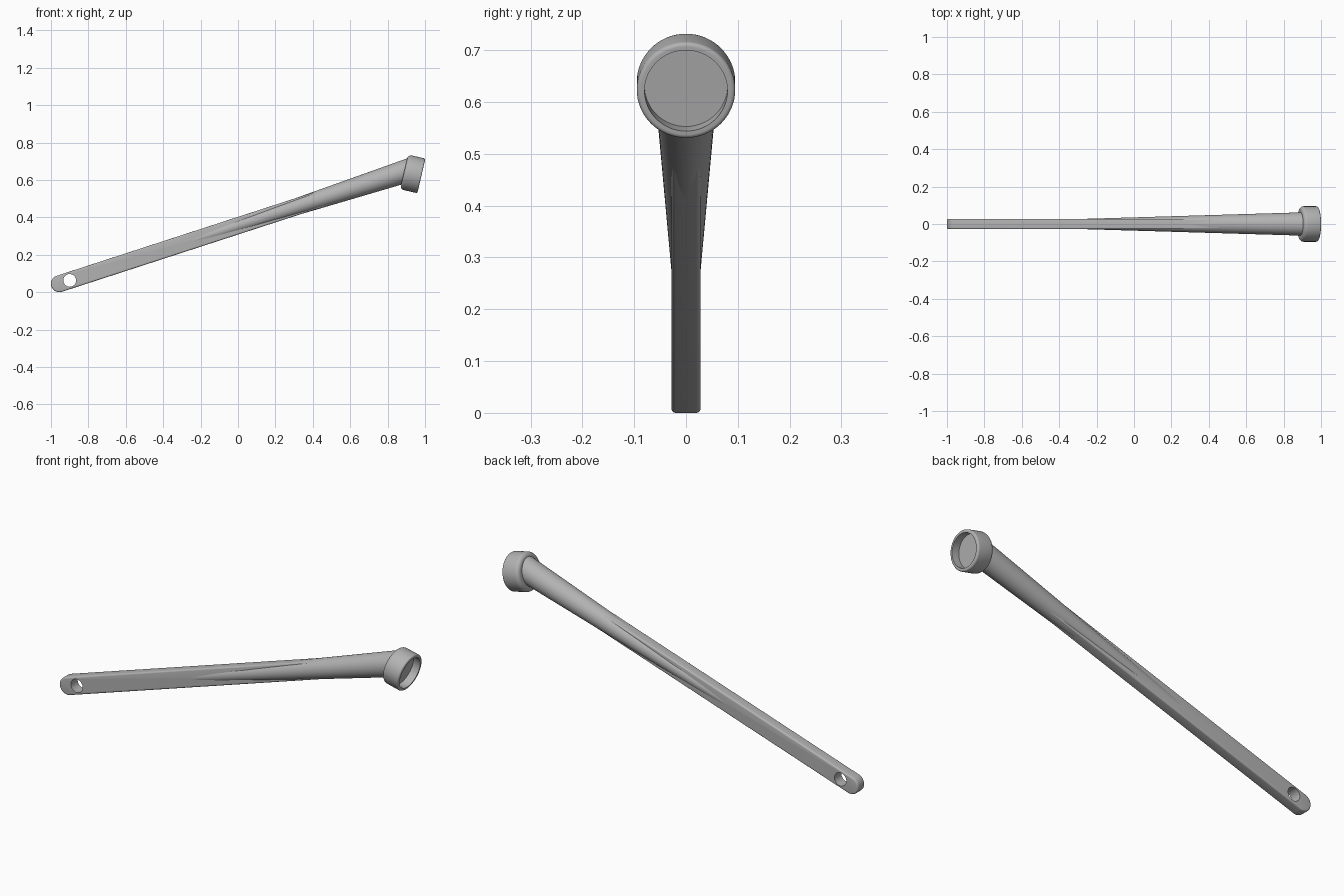
import bpy, bmesh, math
from mathutils import Matrix, Vector

cube = bpy.data.objects.get("Cube")
if cube:
    bpy.data.objects.remove(cube, do_unlink=True)

grey = bpy.data.materials.new("plain grey")
grey.use_nodes = True
colour = (0.45, 0.45, 0.45, 1)
grey.diffuse_color = colour
grey.node_tree.nodes["Principled BSDF"].inputs["Base Color"].default_value = colour

HALF_H, HALF_T = 0.045, 0.028
TILT = math.radians(18)
BAR = Matrix.Translation((-0.955, 0, HALF_H)) @ Matrix.Rotation(-TILT, 4, 'Y')
CUP = Matrix.Translation((0.888, 0, 0.643)) @ Matrix.Rotation(math.radians(13), 4, 'Y')


def finish(name, bm, matrix):
    bmesh.ops.recalc_face_normals(bm, faces=bm.faces)
    bm.transform(matrix)
    mesh = bpy.data.meshes.new(name)
    bm.to_mesh(mesh)
    bm.free()
    obj = bpy.data.objects.new(name, mesh)
    bpy.context.collection.objects.link(obj)
    mesh.materials.append(grey)
    return obj


def activate(obj):
    bpy.ops.object.select_all(action='DESELECT')
    obj.select_set(True)
    bpy.context.view_layer.objects.active = obj


def smooth(obj):
    activate(obj)
    bpy.ops.object.shade_smooth_by_angle(angle=math.radians(32))


def lathe(profile, steps=64):
    """Revolve (x, radius) points around the local x axis."""
    bm = bmesh.new()
    verts = [bm.verts.new((x, 0, r)) for x, r in profile]
    edges = [bm.edges.new(pair) for pair in zip(verts, verts[1:])]
    bmesh.ops.spin(bm, geom=verts + edges, cent=(0, 0, 0), axis=(1, 0, 0),
                   angle=math.tau, steps=steps)
    bmesh.ops.remove_doubles(bm, verts=bm.verts, dist=0.0001)
    return bm


def fillet(cx, cr, radius, start, steps=6):
    """Quarter arc for a lathe profile, turning clockwise from start degrees."""
    angles = [math.radians(start - 90 * i / steps) for i in range(steps + 1)]
    return [(cx + radius * math.cos(a), cr + radius * math.sin(a)) for a in angles]


# Flat bar with one round end and softened edges
bm = bmesh.new()
outline = []
for i in range(25):
    a = math.radians(90 + 180 * i / 24)
    outline.append((HALF_H * math.cos(a), HALF_H * math.sin(a)))
outline += [(1.65, -HALF_H), (1.65, HALF_H)]
face = bm.faces.new([bm.verts.new((x, -HALF_T, z)) for x, z in outline])
side = bmesh.ops.extrude_face_region(bm, geom=[face])
bmesh.ops.translate(bm, vec=(0, 2 * HALF_T, 0),
                    verts=[g for g in side["geom"] if isinstance(g, bmesh.types.BMVert)])
bar = finish("flat_bar", bm, BAR)
bevel = bar.modifiers.new("soft edges", 'BEVEL')
bevel.width = 0.008
bevel.segments = 4
bevel.limit_method = 'ANGLE'
bevel.angle_limit = math.radians(40)

# Hanging hole through the round end
bm = bmesh.new()
bmesh.ops.create_cone(bm, cap_ends=True, segments=40, radius1=0.034, radius2=0.034, depth=0.2)
cutter = finish("hole_cutter", bm,
                BAR @ Matrix.Translation((0.058, 0, 0)) @ Matrix.Rotation(math.pi / 2, 4, 'X'))
cutter.hide_render = True
cut = bar.modifiers.new("hole", 'BOOLEAN')
cut.operation = 'DIFFERENCE'
cut.solver = 'EXACT'
cut.object = cutter
activate(bar)
for name in [m.name for m in bar.modifiers]:
    bpy.ops.object.modifier_apply(modifier=name)
bpy.data.objects.remove(cutter, do_unlink=True)
smooth(bar)

# Tapered round shaft growing out of the bar, trimmed inside the cup
bm = lathe([(0.6, 0), (0.6, 0.024), (2.1, 0.0665), (2.1, 0)])
bm.transform(BAR)
trim = CUP @ Vector((0.03, 0, 0))
bmesh.ops.bisect_plane(bm, geom=bm.verts[:] + bm.edges[:] + bm.faces[:], plane_co=trim,
                       plane_no=CUP.to_3x3() @ Vector((1, 0, 0)), clear_outer=True)
bmesh.ops.holes_fill(bm, edges=[e for e in bm.edges if e.is_boundary])
smooth(finish("tapered_shaft", bm, Matrix.Identity(4)))

# Shallow open cup on the end of the shaft
R, LENGTH = 0.095, 0.095
profile = [(0, 0)]
profile += fillet(0.02, R - 0.02, 0.02, 180)
profile += fillet(LENGTH - 0.008, R - 0.008, 0.008, 90)
profile += [(LENGTH, 0.08), (0.055, 0.08), (0.055, 0)]
smooth(finish("cup", lathe(profile), CUP))
